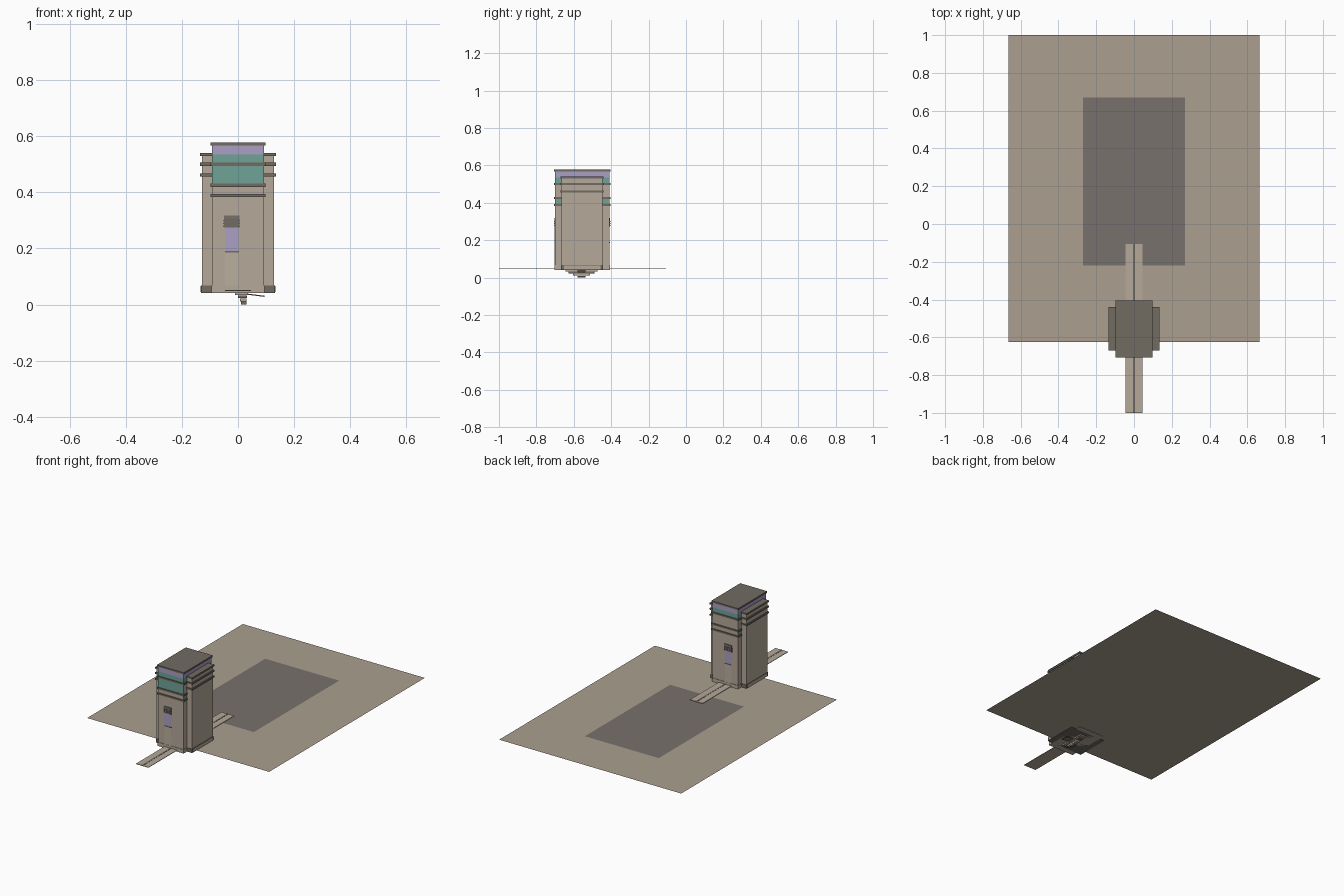
import bpy, bmesh, math
from mathutils import Matrix

if "Cube" in bpy.data.objects:
    bpy.data.objects.remove(bpy.data.objects["Cube"])


def mat(name, rgb):
    m = bpy.data.materials.new(name)
    m.diffuse_color = (*rgb, 1)
    m.use_nodes = True
    m.node_tree.nodes["Principled BSDF"].inputs["Base Color"].default_value = m.diffuse_color
    return m


SAND = mat("sand ground", (.41, .35, .28))
PAVE = mat("dark paving", (.19, .165, .15))
WALL = mat("tan stone", (.46, .395, .32))
PALE = mat("pale stone", (.50, .43, .34))
DARK = mat("dark stone", (.165, .145, .12))
LILAC = mat("lilac", (.40, .35, .55))
TEAL = mat("teal", (.16, .36, .31))


def box(name, x0, x1, y0, y1, z0, z1, m):
    bm = bmesh.new()
    bmesh.ops.create_cube(bm, size=1)
    for v in bm.verts:
        v.co = ((x0 + x1) / 2 + v.co.x * (x1 - x0),
                (y0 + y1) / 2 + v.co.y * (y1 - y0),
                (z0 + z1) / 2 + v.co.z * (z1 - z0))
    return finish(name, bm, m)


def finish(name, bm, m):
    me = bpy.data.meshes.new(name)
    bm.to_mesh(me)
    bm.free()
    me.materials.append(m)
    ob = bpy.data.objects.new(name, me)
    bpy.context.collection.objects.link(ob)
    return ob


def sheet(name, x0, x1, y0, y1, z, m):
    bm = bmesh.new()
    bm.faces.new([bm.verts.new(p) for p in
                  ((x0, y0, z), (x1, y0, z), (x1, y1, z), (x0, y1, z))])
    return finish(name, bm, m)


# thin ground sheets
sheet("ground", -.665, .665, -.625, 1, .044, SAND)
sheet("paved_court", -.27, .27, -.22, .67, .0465, PAVE)

# walkway with a dark centre seam
box("walkway", -.046, .046, -1, -.107, .0485, .0515, WALL)
box("walkway_seam", -.005, .005, -1, -.107, .0515, .0525, DARK)

# tower: tall core and lower side wings
XM, Y0, Y1 = .092, -.70, -.41
XS, S0, S1 = .129, -.665, -.446
box("tower_core", -XM, XM, Y0, Y1, .044, .57, WALL)
box("tower_wings", -XS, XS, S0, S1, .044, .535, WALL)

# coloured bands around the core
e = .001
box("lilac_band", -XM - e, XM + e, Y0 - e, Y1 + e, .535, .566, LILAC)
box("teal_band", -XM - e, XM + e, Y0 - e, Y1 + e, .503, .535, TEAL)
box("teal_front_panel", -XM, XM, Y0 - .001, Y0 + .003, .428, .497, TEAL)

# narrow teal corner plates on the core sides
for s in (-1, 1):
    for a, b in ((Y0, S0), (S1, Y1)):
        xs = sorted((s * (XM - .002), s * (XM + .001)))
        box("teal_corner_plate", *xs, a, b, .395, .42, TEAL)

# ledges on the core, then on the wings
d = .006
for z in (.572, .50, .425, .389):
    box("core_ledge", -XM - d, XM + d, Y0 - d, Y1 + d, z - .0055, z + .0055, DARK)
for z in (.535, .50, .461):
    box("wing_ledge", -XS - d, XS + d, S0 - d, S1 + d, z - .0055, z + .0055, DARK)

# plinths
box("core_plinth", -XM - .003, XM + .003, Y0 - .003, Y1 + .003, .042, .067, WALL)
box("wing_plinth", -XS - .003, XS + .003, S0 - .003, S1 + .003, .042, .067, DARK)
for s in (-1, 1):
    xs = sorted((s * XS, s * (XS + .0045)))
    box("wing_plinth_face", *xs, S0 + .012, S1 - .012, .044, .066, WALL)

# doorway on front and back: pale door, lilac window, dark slatted head
for y, s in ((Y0, -1), (Y1, 1)):
    def plate(name, x0, x1, z0, z1, t, m):
        box(name, x0, x1, *sorted((y - s * .003, y + s * t)), z0, z1, m)
    plate("door_leaf", -.046, .002, .067, .19, .002, PALE)
    plate("door_sill", -.047, .003, .186, .191, .004, DARK)
    plate("door_window", -.046, .002, .191, .274, .002, LILAC)
    plate("door_head", -.05, .005, .274, .304, .004, DARK)
    plate("door_lintel", -.05, .005, .304, .318, .004, PAVE)
    for i in range(3):
        plate("door_slat", -.051, .006, .277 + i * .010, .282 + i * .010, .006, DARK)

# small stepped fixture hanging under the tower
for i, (w, x0, x1) in enumerate(((.085, -.01, .035), (.07, .0, .032),
                                 (.045, .008, .03), (.022, .01, .03))):
    box("hanging_fixture", x0, x1, -.558 - w, -.558 + w,
        .034 - i * .0113, .044 - i * .0113, DARK if i % 2 else WALL)
arm = box("fixture_arm", 0, .095, -.58, -.536, -.002, .002, PAVE)
arm.matrix_world = Matrix.Translation((0, 0, .041)) @ Matrix.Rotation(math.radians(7), 4, 'Y')
